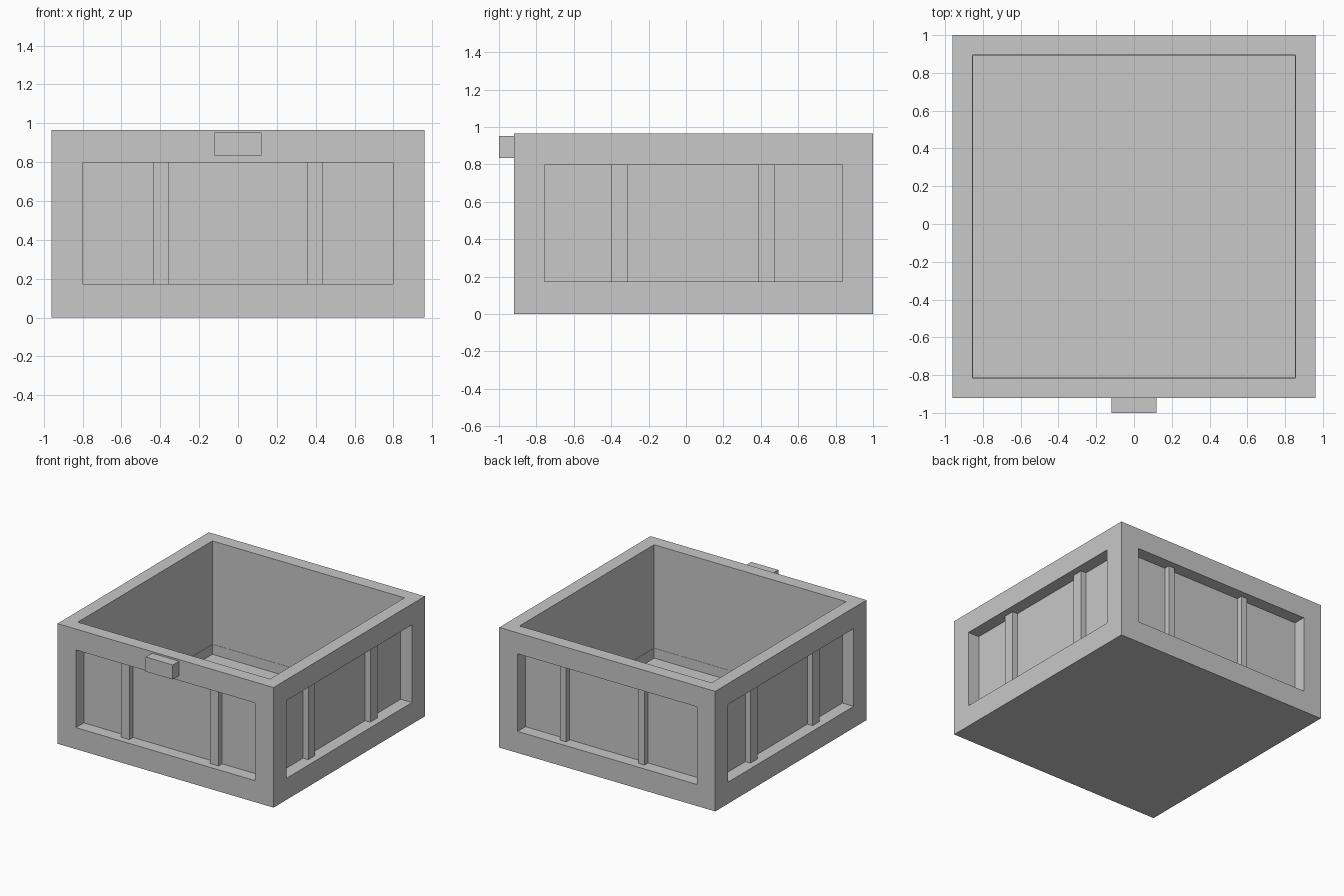
import bpy, bmesh
from mathutils import Vector

cube = bpy.data.objects.get("Cube")
if cube:
    bpy.data.objects.remove(cube, do_unlink=True)

HALF, HEIGHT, YC = 0.96, 0.965, 0.04      # outer body
MARGIN, RECESS = 0.163, 0.1               # side panels
LOW, HIGH = 0.173, 0.797
BAR = 0.046                               # bar depth

grey = bpy.data.materials.new("plain_grey")
grey.use_nodes = True
grey.diffuse_color = (0.58, 0.58, 0.58, 1)
grey.node_tree.nodes["Principled BSDF"].inputs["Base Color"].default_value = grey.diffuse_color


def finish(bm, name):
    bmesh.ops.recalc_face_normals(bm, faces=bm.faces)
    mesh = bpy.data.meshes.new(name)
    bm.to_mesh(mesh)
    bm.free()
    mesh.materials.append(grey)
    obj = bpy.data.objects.new(name, mesh)
    bpy.context.collection.objects.link(obj)
    return obj


def box(name, lo, hi):
    lo, hi = Vector(lo), Vector(hi)
    bm = bmesh.new()
    bmesh.ops.create_cube(bm, size=1)
    for v in bm.verts:
        v.co = (lo + hi) / 2 + v.co * (hi - lo)
    return finish(bm, name)


def inset(bm, face, thickness):
    bmesh.ops.inset_individual(bm, faces=[face], thickness=thickness, use_even_offset=True)


def push(bm, face, offset):
    """Extrude one face by an offset and return the moved face."""
    new = bmesh.ops.extrude_discrete_faces(bm, faces=[face])["faces"][0]
    bmesh.ops.translate(bm, vec=offset, verts=new.verts)
    return new


# Crate body: recessed panel on each side, hollow from the top
bm = bmesh.new()
bmesh.ops.create_cube(bm, size=1)
for v in bm.verts:
    v.co = (v.co.x * 2 * HALF, v.co.y * 2 * HALF + YC, (v.co.z + 0.5) * HEIGHT)
bm.normal_update()
sides = [f for f in bm.faces if abs(f.normal.z) < 0.5]
top = next(f for f in bm.faces if f.normal.z > 0.5)
for f in sides:
    normal = f.normal.copy()
    inset(bm, f, MARGIN)
    for v in f.verts:
        v.co.z = LOW if v.co.z < HEIGHT / 2 else HIGH
    push(bm, f, -normal * RECESS)

# Cavity with a tiny step just above the floor
inset(bm, top, 0.106)
step = push(bm, top, Vector((0, 0, 0.135 - HEIGHT)))
inset(bm, step, 0.002)
push(bm, step, Vector((0, 0, -0.08)))
finish(bm, "crate_body")

# Upright bars in the front and back panels
inner = HALF - RECESS
for side, x in (("right", -0.396), ("left", 0.396)):
    box(f"front_bar_{side}", (x - 0.038, YC - inner - BAR, LOW), (x + 0.038, YC - inner, HIGH))
for side, x in (("right", -0.267), ("left", 0.431)):
    box(f"back_bar_{side}", (x - 0.027, YC + inner, LOW), (x + 0.027, YC + inner + BAR, HIGH))

# Upright bars in the side panels
for side, s in (("right", -1), ("left", 1)):
    for place, y in (("front", -0.358), ("back", 0.43)):
        xs = sorted((s * inner, s * (inner + BAR)))
        box(f"{side}_bar_{place}", (xs[0], y - 0.044, LOW), (xs[1], y + 0.044, HIGH))

# Latch block on the front rim
box("front_latch", (-0.12, -1, 0.835), (0.12, YC - HALF, 0.952))
